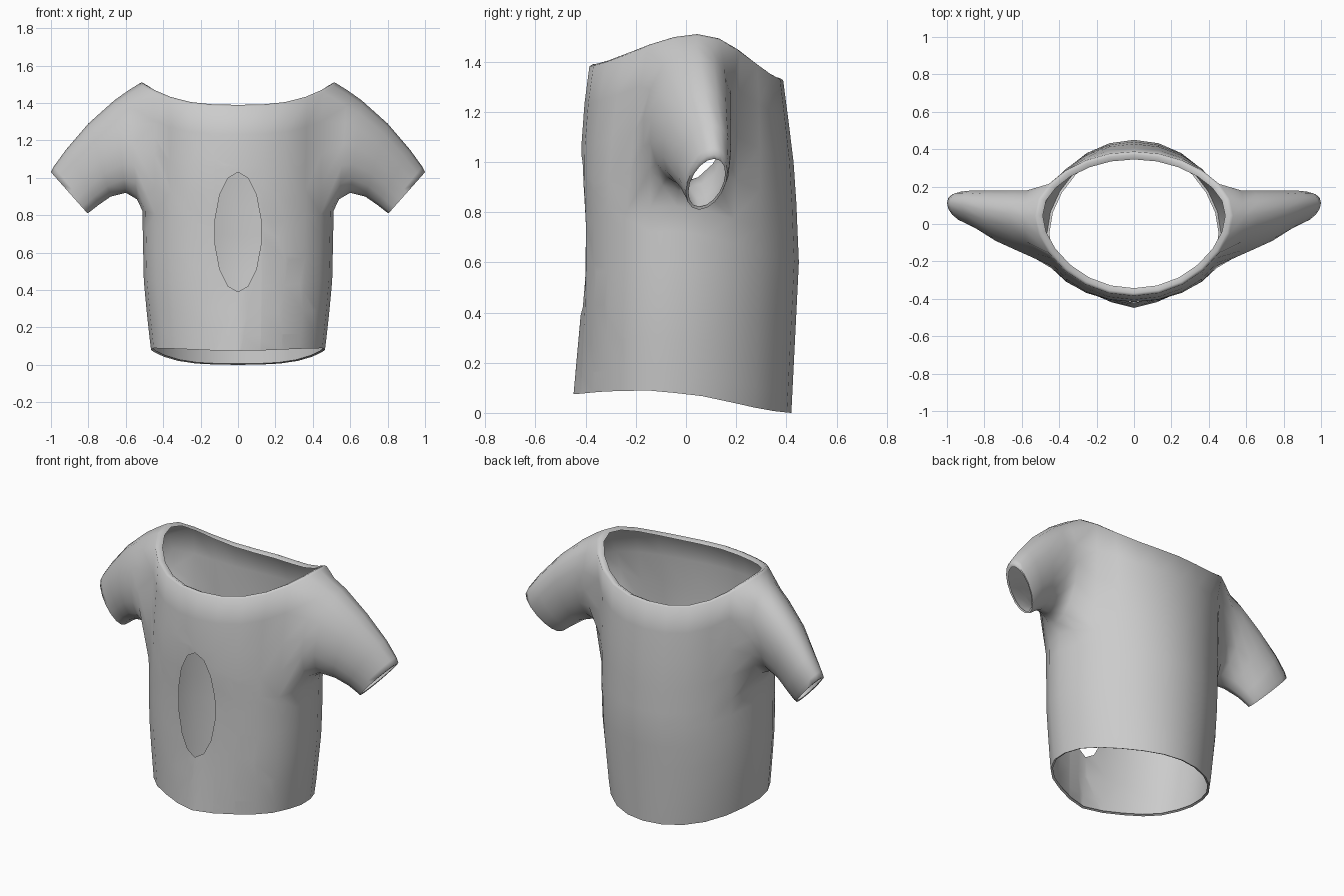
import bpy, bmesh, math
from mathutils import Vector

if "Cube" in bpy.data.objects:
    bpy.data.objects.remove(bpy.data.objects["Cube"])

N = 24                                   # columns around the torso
ROWS = [0, .06, .15, .26, .36, .45, .52, .63, .75, .88, 1]
HOLE_LO, HOLE_HI = 6, 10                 # rows bounding the armholes


def lerp_table(tab, z):
    """Linear interpolation in a short (z, value) profile."""
    if z <= tab[0][0]:
        return tab[0][1]
    for (z0, v0), (z1, v1) in zip(tab, tab[1:]):
        if z <= z1:
            return v0 + (v1 - v0) * (z - z0) / (z1 - z0)
    return tab[-1][1]


SIDE = [(0, .45), (.09, .467), (.42, .503), (.8, .511), (1.3, .515), (1.51, .53)]
FRONT = [(0, .41), (.3, .41), (.78, .41), (.95, .42), (1.15, .415), (1.39, .385), (1.51, .36)]
BACK = [(0, .42), (.6, .45), (.95, .435), (1.33, .388), (1.51, .36)]
MID = [(0, -.05), (.8, -.04), (1.1, 0), (1.5, .045)]
HEM = [(-1, .075), (-.8, .085), (-.2, .09), (.3, .065), (.7, .022), (.9, .004), (1, 0)]


def torso_point(col, t, inset=0, drop=0):
    a = 2 * math.pi * col / N
    c, s = math.cos(a), math.sin(a)
    hem = lerp_table(HEM, s)
    neck = (1.39 if s < 0 else 1.335) + (.12 if s < 0 else .175) * abs(c) ** 3
    z = hem + t * (neck - hem)
    depth = lerp_table(BACK if s > 0 else FRONT, z)
    y = s * (depth - inset) + lerp_table(MID, z) * c * c
    if s < 0:                            # slight peak at the front of the hem
        y -= .045 * s ** 20 * max(0, 1 - z / .5)
    return Vector((c * (lerp_table(SIDE, z) - inset), y, z - drop))


bm = bmesh.new()


def skin(a, b):
    """Quads between two closed loops."""
    n = len(a)
    for i in range(n):
        bm.faces.new((a[i], a[(i + 1) % n], b[(i + 1) % n], b[i]))


# Torso, with the armhole faces left out
grid = {}
for r, t in enumerate(ROWS):
    for c in range(N):
        if HOLE_LO < r < HOLE_HI and (c in (23, 0, 1) or c in (11, 12, 13)):
            continue
        grid[r, c] = bm.verts.new(torso_point(c, t, 0, .008 if t == 1 else 0))
for r in range(len(ROWS) - 1):
    for c in range(N):
        quad = [(r, c), (r, (c + 1) % N), (r + 1, (c + 1) % N), (r + 1, c)]
        side_face = (c + 2) % 12 < 4
        if HOLE_LO <= r < HOLE_HI and side_face:
            continue
        bm.faces.new([grid[k] for k in quad])

# Turned-in edges at hem and neck
hem = [grid[0, c] for c in range(N)]
skin(hem, [bm.verts.new(torso_point(c, 0, .013, -.006)) for c in range(N)])
neck = [grid[len(ROWS) - 1, c] for c in range(N)]
lip = [bm.verts.new(torso_point(c, 1, .015, 0)) for c in range(N)]
lip2 = [bm.verts.new(torso_point(c, 1, .042, .014)) for c in range(N)]
skin(neck, lip)
skin(lip, lip2)

# Sleeves: rings of (top x, top z, bottom x, bottom z, front y, back y, top skew)
RINGS = [(.585, 1.468, .54, .885, -.17, .18, .035),
         (.66, 1.415, .60, .92, -.14, .178, .035),
         (.80, 1.29, .68, .90, -.09, .177, .03),
         (.92, 1.15, .745, .855, -.03, .176, .03),
         (.985, 1.06, .79, .82, -.002, .168, .03),
         (1.0, 1.03, .805, .81, .005, .16, .03),
         (.985, 1.013, .81, .822, .016, .15, .03)]
for side in (1, -1):
    def col(k):                          # column offset towards the back
        return k % N if side > 0 else (12 - k) % N
    loop = ([(HOLE_HI, k) for k in (0, 1, 2)]
            + [(r, 2) for r in range(HOLE_HI - 1, HOLE_LO, -1)]
            + [(HOLE_LO, k) for k in (2, 1, 0, -1, -2)]
            + [(r, -2) for r in range(HOLE_LO + 1, HOLE_HI)]
            + [(HOLE_HI, k) for k in (-2, -1)])
    prev = [grid[r, col(k)] for r, k in loop]
    for tx, tz, bx, bz, y0, y1, skew in RINGS:
        ring = []
        for i in range(16):
            p = 2 * math.pi * i / 16
            u, v = math.cos(p), math.sin(p)
            ring.append(bm.verts.new((side * ((tx + bx) / 2 + (tx - bx) / 2 * u),
                                      (y0 + y1) / 2 + (y1 - y0) / 2 * v + skew * u,
                                      (tz + bz) / 2 + (tz - bz) / 2 * u)))
        skin(prev, ring)
        prev = ring

# Oval opening in the front: cut along each side of the oval, drop the inside
M = 14
oval = [Vector((.125 * math.sin(2 * math.pi * i / M), 0,
                .71 + .32 * math.cos(2 * math.pi * i / M))) for i in range(M)]
planes = []


def inside_faces():
    found = []
    for f in bm.faces:
        m = f.calc_center_median()
        if m.y < -.2 and all((m - p).dot(n) < 0 for p, n in planes):
            found.append(f)
    return found


for i in range(M):
    p, q = oval[i], oval[(i + 1) % M]
    n = Vector((-(q.z - p.z), 0, q.x - p.x)).normalized()
    fs = inside_faces()
    geom = fs + list({e for f in fs for e in f.edges}) + list({v for f in fs for v in f.verts})
    bmesh.ops.bisect_plane(bm, geom=geom, dist=1e-5, plane_co=p, plane_no=n)
    planes.append((p, n))
bmesh.ops.delete(bm, geom=inside_faces(), context='FACES')

bmesh.ops.recalc_face_normals(bm, faces=bm.faces[:])
mesh = bpy.data.meshes.new("shirt")
bm.to_mesh(mesh)
bm.free()
shirt = bpy.data.objects.new("shirt", mesh)
bpy.context.collection.objects.link(shirt)
bpy.context.view_layer.objects.active = shirt
shirt.select_set(True)
bpy.ops.object.shade_smooth_by_angle(angle=math.radians(75))
